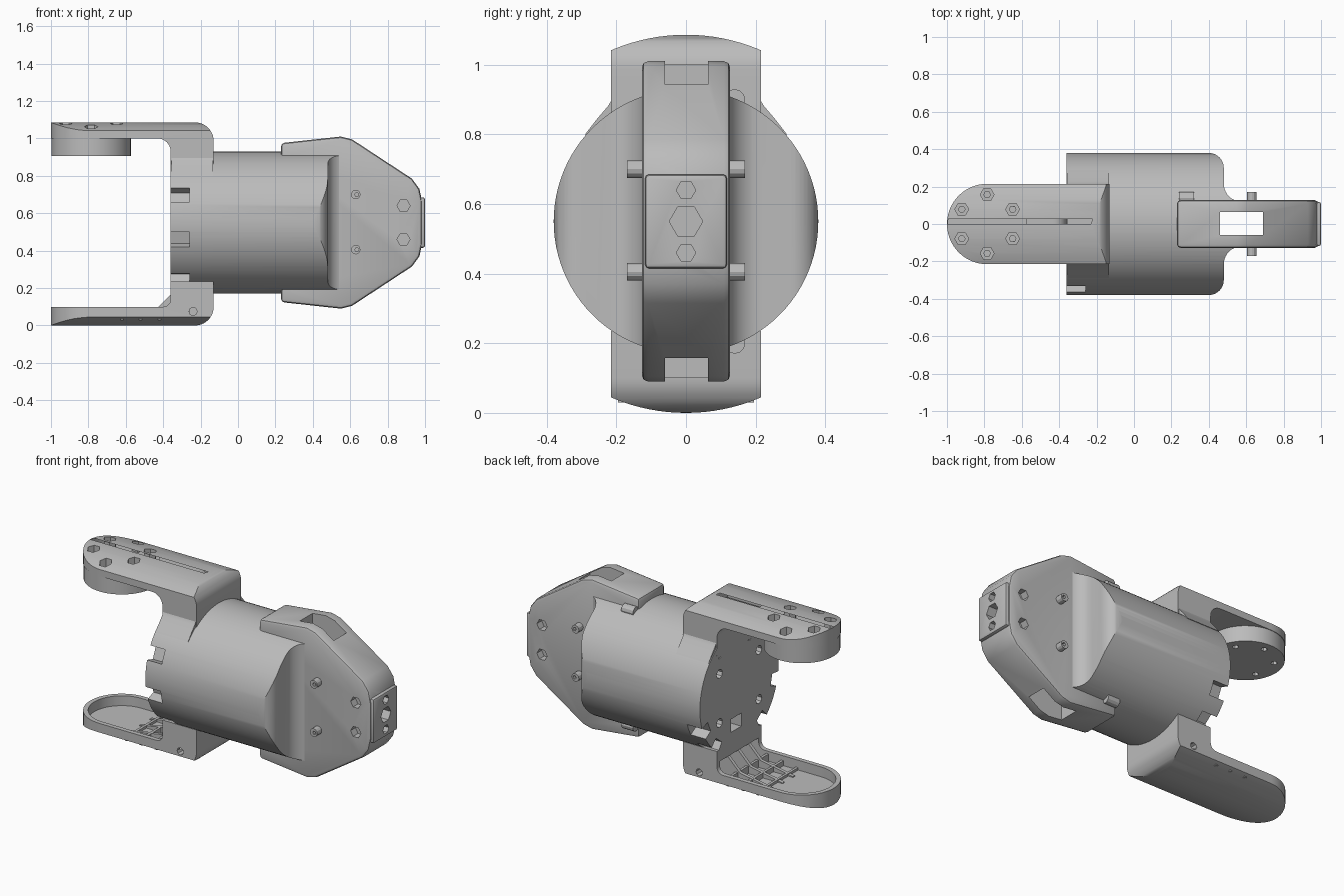
import bpy, bmesh, math
from mathutils import Matrix, Vector

cube = bpy.data.objects.get("Cube")
if cube:
    bpy.data.objects.remove(cube)

grey = bpy.data.materials.new("plain grey")
grey.use_nodes = True
grey.diffuse_color = (0.5, 0.5, 0.5, 1)
grey.node_tree.nodes["Principled BSDF"].inputs["Base Color"].default_value = (0.5, 0.5, 0.5, 1)

PLACE = {"x": lambda a, b, d: (d, a, b), "y": lambda a, b, d: (a, d, b), "z": lambda a, b, d: (a, b, d)}
MID = 0.55


def finish(name, bm):
    bmesh.ops.recalc_face_normals(bm, faces=bm.faces)
    mesh = bpy.data.meshes.new(name)
    bm.to_mesh(mesh)
    bm.free()
    mesh.materials.append(grey)
    obj = bpy.data.objects.new(name, mesh)
    bpy.context.collection.objects.link(obj)
    return obj


def add_prism(bm, pts, axis, lo, hi):
    """Extrude a 2D outline along an axis."""
    put = PLACE[axis]
    a = [bm.verts.new(put(p, q, lo)) for p, q in pts]
    b = [bm.verts.new(put(p, q, hi)) for p, q in pts]
    bm.faces.new(a)
    bm.faces.new(b)
    for i in range(len(pts)):
        j = (i + 1) % len(pts)
        bm.faces.new((a[i], a[j], b[j], b[i]))


def prism(name, *parts):
    bm = bmesh.new()
    for part in parts:
        add_prism(bm, *part)
    return finish(name, bm)


def arc(cx, cy, r, start, end, n=10):
    angles = [math.radians(start + (end - start) * i / n) for i in range(n + 1)]
    return [(cx + r * math.cos(t), cy + r * math.sin(t)) for t in angles]


def circle(cx, cy, r, n=16):
    return arc(cx, cy, r, 0, 360, n)[:-1]


def rect(a0, a1, b0, b1):
    return [(a0, b0), (a1, b0), (a1, b1), (a0, b1)]


def apply_mod(obj, mod):
    bpy.context.view_layer.objects.active = obj
    bpy.ops.object.modifier_apply(modifier=mod.name)


def combine(obj, tool, operation="DIFFERENCE"):
    mod = obj.modifiers.new("cut", "BOOLEAN")
    mod.operation, mod.solver, mod.object = operation, "EXACT", tool
    apply_mod(obj, mod)
    bpy.data.objects.remove(tool)


def bevel(obj, width, segments=2):
    mod = obj.modifiers.new("round", "BEVEL")
    mod.width, mod.segments, mod.limit_method = width, segments, "ANGLE"
    mod.angle_limit = math.radians(40)
    apply_mod(obj, mod)


# Motor body: round along x, with its rear plan rounded and flared into the fin
half = ([(-0.36, 0.42), (0.40, 0.42)] + arc(0.40, 0.30, 0.08, 90, 0)
        + arc(0.575, 0.215, 0.095, 180, 270))
plan = half + [(x, -y) for x, y in reversed(half)]
body = prism("motor_body", (circle(0, MID, 0.38, 96), "x", -0.5, 0.7))
combine(body, prism("plan_tool", (plan, "z", 0, 1.2)), "INTERSECT")

# Rim notches around the open end
bm = bmesh.new()
for deg in (157, 194, 232, 308, 335):
    t = math.radians(deg)
    out, side = Vector((math.cos(t), math.sin(t))), Vector((-math.sin(t), math.cos(t)))
    mid = Vector((0, MID))
    pts = [mid + out * r + side * s for r, s in ((0.32, -0.035), (0.45, -0.05), (0.45, 0.05), (0.32, 0.035))]
    add_prism(bm, pts, "x", -0.5, -0.26)
combine(body, finish("notch_tool", bm))

# Screw holes and cable slot in the end face
spots = [(y, z) for y in (-0.19, 0.19) for z in (0.4, 0.7)] + [(0.19, 0.82), (-0.1, 0.82)]
combine(body, prism("end_hole_tool", *[(circle(y, z, 0.028, 8), "x", -0.5, -0.28) for y, z in spots],
                    (rect(-0.02, 0.08, 0.3, 0.38), "x", -0.5, -0.25)))

# Rear fin with bevelled rim
upper = [(0.23, 0.90), (0.23, 0.975), (0.55, 1.01), (0.61, 0.995), (0.93, 0.785), (0.97, 0.73), (0.985, 0.66)]
outline = upper + [(x, 2 * MID - z) for x, z in reversed(upper)]
fin = prism("rear_fin", (outline, "y", -0.127, 0.127))
bevel(fin, 0.018)

# Slot through the fin and body
for part in (fin, body):
    combine(part, prism("slot_tool", (rect(0.46, 0.69, -0.06, 0.063), "z", -0.2, 1.3)))
side_holes = [(circle(0.885, z, 0.035, 6), "y", lo, lo + 0.12)
              for z in (0.46, 0.64) for lo in (-0.2, 0.08)]
combine(fin, prism("side_hole_tool", *side_holes))
end_holes = [(circle(0, z, r, 6), "x", 0.90, 1.1) for z, r in ((0.46, 0.028), (MID, 0.048), (0.64, 0.028))]
combine(fin, prism("fin_hole_tool", *end_holes))

# End plate
plate = prism("end_plate", (rect(-0.118, 0.118, 0.415, 0.685), "x", 0.955, 1.0))
bevel(plate, 0.012)
combine(plate, prism("plate_hole_tool", *end_holes))

# Side pins with small bores
for sign, label in ((1, "back"), (-1, "front")):
    for z in (0.405, 0.70):
        lo, hi = sorted((sign * 0.12, sign * 0.17))
        pin = prism(f"{label}_pin", (circle(0.63, z, 0.025, 12), "y", lo, hi))
        combine(pin, prism("bore_tool", (circle(0.635, z, 0.011, 6), "y", *sorted((sign * 0.14, sign * 0.3)))))

# Cable bosses beside the fin
for z in (0.90, 0.20):
    prism("cable_boss", (circle(0.14, z, 0.03, 12), "x", 0.24, 0.32))

# Shared arm shapes: rounded plan and domed outer face
CX, R = -0.785, 0.215
arm_plan = arc(CX, 0, R, 90, 270, 28) + [(0, -R), (0, R)]


def shape_arm(arm):
    combine(arm, prism("arm_plan_tool", (arm_plan, "z", -0.2, 1.4)), "INTERSECT")
    combine(arm, prism("dome_tool", (circle(0, 0.543, 0.543, 128), "x", -1.2, 0.2)), "INTERSECT")


# Upper arm and its flared neck
side = ([(-1.1, 1.2), (-0.23, 1.2), (-0.23, 1.086)] + arc(-0.23, 0.986, 0.1, 90, 0)
        + [(-0.13, 0.80), (-0.36, 0.80)] + arc(-0.43, 0.93, 0.07, 0, 90) + [(-1.1, 1.0)])
side = [(x, z) for x, z in side if z < 1.1]
side.insert(0, (-1.1, 1.086))
upper_arm = prism("upper_arm", (side, "y", -0.4, 0.4))
shape_arm(upper_arm)
flare = [(0.20, 0.96), (0.206, 0.91), (0.225, 0.88), (0.255, 0.845), (0.29, 0.80)]
prism("upper_neck_flare", (flare + [(-y, z) for y, z in reversed(flare)], "x", -0.355, -0.135))

# Round pad under the upper arm
pad = prism("upper_pad", (circle(CX, 0, 0.212, 56), "z", 0.905, 1.02))

# Ring of six screw pockets, stepped to narrow through holes
ring = [(CX + 0.157 * math.cos(t), 0.157 * math.sin(t))
        for t in [math.radians(30 + 60 * i) for i in range(6)]]
for part in (upper_arm, pad):
    combine(part, prism("pocket_tool", *[(circle(x, y, 0.037, 6), "z", 0.96, 1.2) for x, y in ring]))
    combine(part, prism("through_tool", *[(circle(x, y, 0.018, 6), "z", 0.8, 1.15) for x, y in ring]))

# Lower arm: hollow tray with a rounded heel
side = ([(-1.1, -0.01), (-0.23, -0.01)] + arc(-0.23, 0.1, 0.1, -90, 0) + [(-0.13, 0.235), (-0.36, 0.235)]
        + arc(-0.40, 0.14, 0.04, 0, -90, 6) + [(-1.1, 0.10)])
lower_arm = prism("lower_arm", (side, "y", -0.4, 0.4))
shape_arm(lower_arm)
inner = arc(CX, 0, R - 0.028, 90, 270, 28) + [(-0.26, 0.028 - R), (-0.26, R - 0.028)]
combine(lower_arm, prism("tray_tool", (inner, "z", 0.04, 0.165)))
combine(lower_arm, prism("heel_hole_tool", *[(circle(-0.24, 0.075, 0.022, 8), "y", lo, lo + 0.1)
                                             for lo in (-0.26, 0.16)]))

# Ribs inside the lower arm
slope = [(-0.25, 0.03), (-0.25, 0.17), (-0.36, 0.165), (-0.44, 0.085), (-0.66, 0.045), (-0.66, 0.03)]
for y in (-0.1, 0, 0.1):
    prism("tray_rib", (slope, "y", y - 0.01, y + 0.01))
for x, top in ((-0.62, 0.055), (-0.52, 0.07), (-0.42, 0.085)):
    prism("tray_cross_rib", (rect(x - 0.008, x + 0.008, 0.03, top), "y", -0.195, 0.195))

# Smooth rounded surfaces and keep crisp edges
bpy.ops.object.select_all(action="DESELECT")
for obj in bpy.context.collection.objects:
    if obj.type == "MESH" and obj.data.materials and obj.data.materials[0] == grey:
        obj.select_set(True)
        bpy.context.view_layer.objects.active = obj
bpy.ops.object.shade_smooth_by_angle(angle=math.radians(28))
